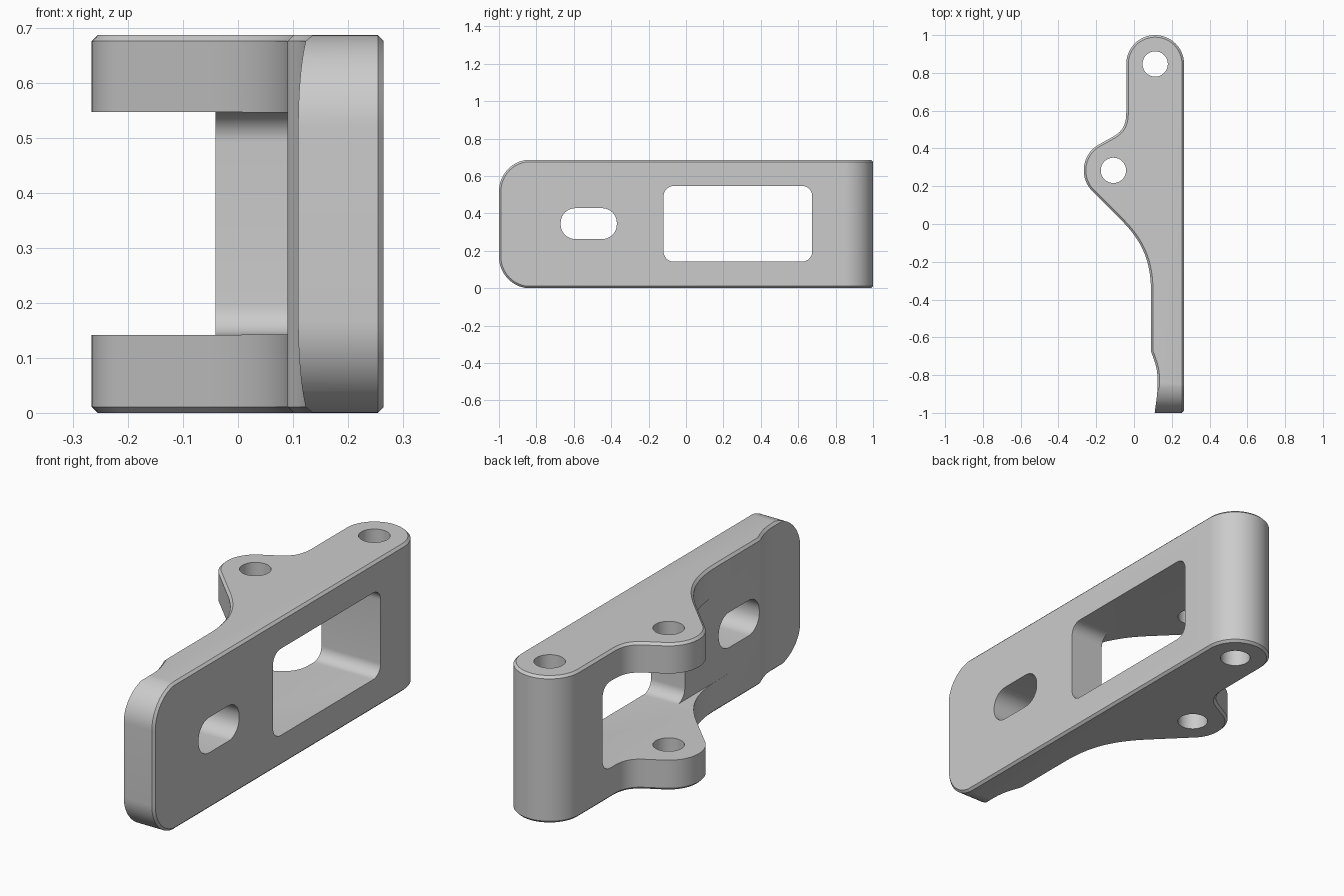
import bpy, bmesh
from math import sin, cos, radians
from mathutils import Vector
from mathutils.geometry import interpolate_bezier

if "Cube" in bpy.data.objects:
    bpy.data.objects.remove(bpy.data.objects["Cube"])


def arc(cx, cy, r, a0, a1, n=20):
    angs = [radians(a0 + (a1 - a0) * i / n) for i in range(n + 1)]
    return [(cx + r * cos(a), cy + r * sin(a)) for a in angs]


def bez(*p, n=14):
    return [tuple(v) for v in interpolate_bezier(*[Vector(q) for q in p], n)]


def rounded_rect(x0, x1, y0, y1, r, n=10):
    return (arc(x1 - r, y0 + r, r, -90, 0, n) + arc(x1 - r, y1 - r, r, 0, 90, n)
            + arc(x0 + r, y1 - r, r, 90, 180, n) + arc(x0 + r, y0 + r, r, 180, 270, n))


def prism(name, pts, lo, hi, axis='Z', bevel=0):
    """Extrude a closed outline along Z (points are x,y) or X (points are y,z)."""
    place = (lambda a, b, h: (a, b, h)) if axis == 'Z' else (lambda a, b, h: (h, a, b))
    bm = bmesh.new()
    bot = [bm.verts.new(place(a, b, lo)) for a, b in pts]
    top = [bm.verts.new(place(a, b, hi)) for a, b in pts]
    caps = [bm.faces.new(bot), bm.faces.new(top)]
    n = len(pts)
    for i in range(n):
        j = (i + 1) % n
        bm.faces.new((bot[i], bot[j], top[j], top[i]))
    bmesh.ops.remove_doubles(bm, verts=bm.verts[:], dist=1e-5)
    bmesh.ops.recalc_face_normals(bm, faces=bm.faces[:])
    if bevel:
        edges = list({e for f in caps for e in f.edges})
        bmesh.ops.bevel(bm, geom=edges, offset=bevel, segments=1, affect='EDGES')
    me = bpy.data.meshes.new(name)
    bm.to_mesh(me)
    bm.free()
    ob = bpy.data.objects.new(name, me)
    bpy.context.collection.objects.link(ob)
    return ob


def boolean(target, tool, op='DIFFERENCE'):
    tool.hide_render = True
    mod = target.modifiers.new(tool.name, 'BOOLEAN')
    mod.operation, mod.solver, mod.object = op, 'EXACT', tool
    bpy.context.view_layer.objects.active = target
    bpy.ops.object.modifier_apply(modifier=mod.name)
    bpy.data.objects.remove(tool)


H = 0.687
HEAD, EAR = (0.112, 0.847), (-0.109, 0.284)

# Lever outline seen from above: barrel end, side ear, thin plate, scooped tip
outline = [(0.265, -1.05)]
outline += arc(*HEAD, 0.153, 0, 180, 40)
outline += bez((-0.041, 0.59), (-0.041, 0.52), (-0.065, 0.487), (-0.115, 0.46))
outline += arc(*EAR, 0.157, 118, 225, 24)
outline += bez((-0.06, 0.013), (0.04, -0.09), (0.09, -0.19), (0.09, -0.36))
outline += bez((0.09, -0.675), (0.115, -0.74), (0.125, -0.77), (0.125, -0.84))
outline += bez((0.125, -0.84), (0.125, -0.91), (0.115, -0.95), (0.103, -1.05))[1:]
lever = prism("hinged_lever", outline, 0, H, bevel=0.011)

# Rounded corners of the tip
side = (arc(-0.83, 0.169, 0.17, 270, 180) + arc(-0.83, H - 0.169, 0.17, 180, 90)
        + [(1.2, H + 0.001), (1.2, -0.001)])
boolean(lever, prism("tip_rounding", side, -0.5, 0.2655, 'X', bevel=0.011), 'INTERSECT')

# Large window, gap between the ears, and small slot
boolean(lever, prism("window", rounded_rect(-0.12, 0.675, 0.142, 0.547, 0.055), -0.5, 0.5, 'X'))
boolean(lever, prism("ear_gap", [(-0.5, 0.1425), (0.61, 0.1425), (0.61, 0.5465), (-0.5, 0.5465)],
                     -0.5, 0.0902, 'X'))
boolean(lever, prism("slot", rounded_rect(-0.67, -0.37, 0.263, 0.428, 0.078), -0.5, 0.5, 'X'))

# Pin holes through the barrel and through both ears
for centre in (HEAD, EAR):
    boolean(lever, prism("pin_hole", arc(*centre, 0.067, 0, 352.5, 47), -0.2, 1))

bpy.ops.object.select_all(action='DESELECT')
lever.select_set(True)
bpy.context.view_layer.objects.active = lever
bpy.ops.object.shade_smooth_by_angle(angle=radians(30))
